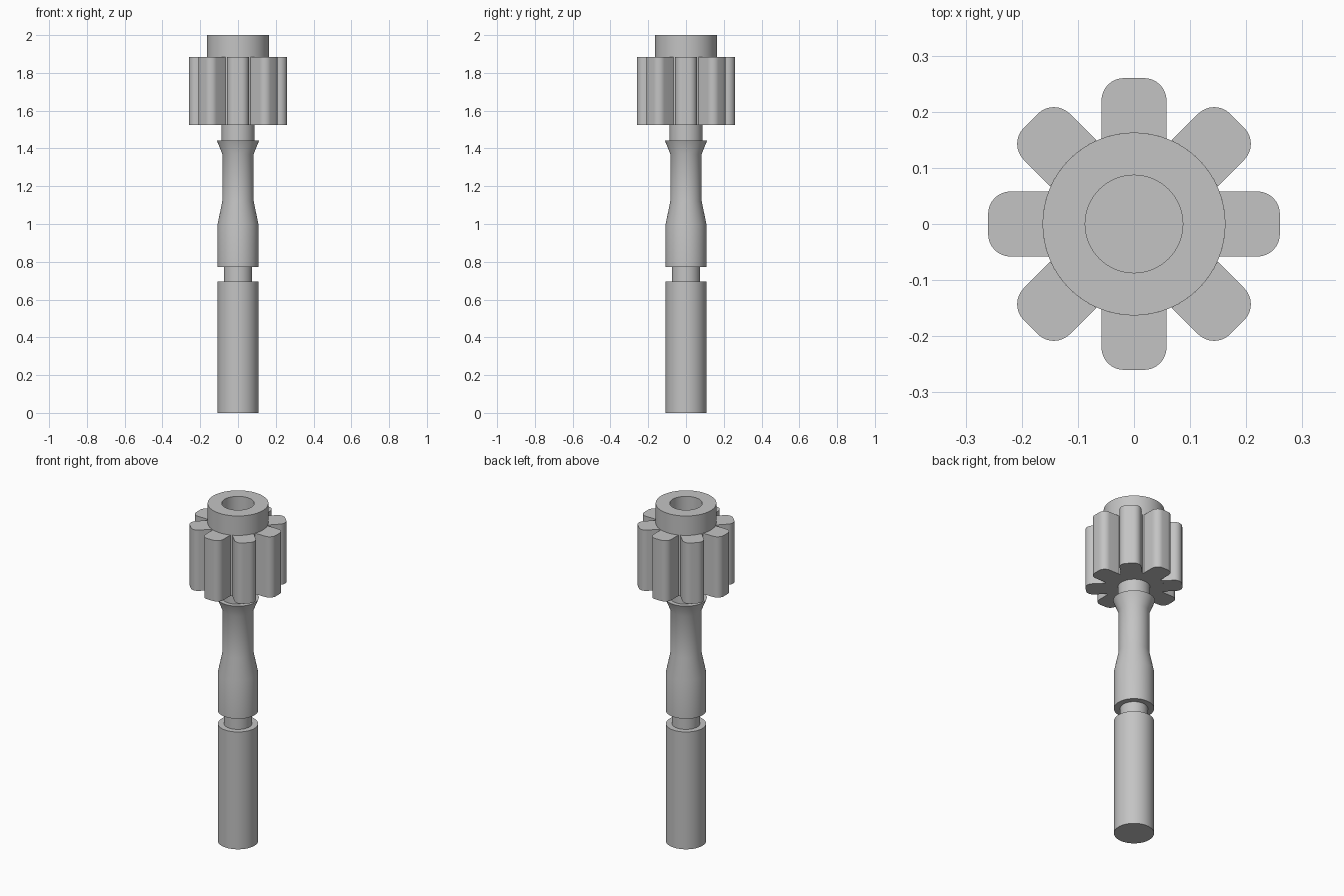
import bpy, bmesh
from math import sin, cos, pi, radians, asin, sqrt
from mathutils import Vector, Matrix

cube = bpy.data.objects.get("Cube")
if cube:
    bpy.data.objects.remove(cube)

grey = bpy.data.materials.new("plain grey")
grey.use_nodes = True
colour = (0.55, 0.55, 0.55, 1)
grey.diffuse_color = colour
grey.node_tree.nodes["Principled BSDF"].inputs["Base Color"].default_value = colour


def finish(name, bm):
    """Turn a bmesh into a smooth-shaded grey object."""
    bmesh.ops.recalc_face_normals(bm, faces=bm.faces)
    mesh = bpy.data.meshes.new(name)
    bm.to_mesh(mesh)
    bm.free()
    mesh.materials.append(grey)
    obj = bpy.data.objects.new(name, mesh)
    bpy.context.collection.objects.link(obj)
    bpy.ops.object.select_all(action='DESELECT')
    obj.select_set(True)
    bpy.context.view_layer.objects.active = obj
    bpy.ops.object.shade_smooth_by_angle(angle=radians(30))
    return obj


def lathe(name, profile, steps=64):
    """Spin a (radius, z) profile around the z axis."""
    bm = bmesh.new()
    verts = [bm.verts.new((r, 0, z)) for r, z in profile]
    edges = [bm.edges.new(pair) for pair in zip(verts, verts[1:])]
    bmesh.ops.spin(bm, geom=verts + edges, cent=(0, 0, 0), axis=(0, 0, 1),
                   angle=2 * pi, steps=steps, use_merge=True)
    bmesh.ops.remove_doubles(bm, verts=bm.verts, dist=1e-5)
    return finish(name, bm)


SHAFT, NECK, BORE, HUB = 0.108, 0.075, 0.087, 0.163
GEAR_LOW, GEAR_HIGH, TOP = 1.525, 1.885, 2.0

# Turned shaft: base, groove, tapered waist and flared shoulder
lathe("shaft", [(0, 0), (SHAFT, 0), (SHAFT, 0.695), (NECK, 0.695),
                (NECK, 0.773), (SHAFT, 0.773), (SHAFT, 1.0), (0.083, 1.12),
                (0.083, 1.37), (0.112, 1.442), (BORE, 1.442),
                (BORE, GEAR_LOW)])

# Gear hub with the raised collar and its blind bore
lathe("gear_hub", [(BORE, GEAR_LOW), (HUB, GEAR_LOW), (HUB, TOP),
                   (BORE, TOP), (BORE, 1.72), (0, 1.72)])


def tooth_outline(half=0.058, tip=0.26, corner=0.04):
    """Tooth along +x: curved root against the hub, rounded outer corners."""
    sweep = asin(half / HUB)
    points = [(HUB * cos(a), HUB * sin(a))
              for a in (sweep * (1 - i / 4) for i in range(9))]
    for side, start in ((-1, -pi / 2), (1, 0)):
        for i in range(9):
            a = start + i * pi / 16
            points.append((tip - corner + corner * cos(a),
                           side * (half - corner) + corner * sin(a)))
    return points


# Eight gear teeth around the hub
bm = bmesh.new()
for k in range(8):
    turn = Matrix.Rotation(k * pi / 4, 3, 'Z')
    face = bm.faces.new([bm.verts.new(turn @ Vector((x, y, GEAR_LOW)))
                         for x, y in tooth_outline()])
    top = bmesh.ops.extrude_face_region(bm, geom=[face], use_keep_orig=True)
    bmesh.ops.translate(bm, vec=(0, 0, GEAR_HIGH - GEAR_LOW),
                        verts=[v for v in top["geom"]
                               if isinstance(v, bmesh.types.BMVert)])
finish("gear_teeth", bm)
